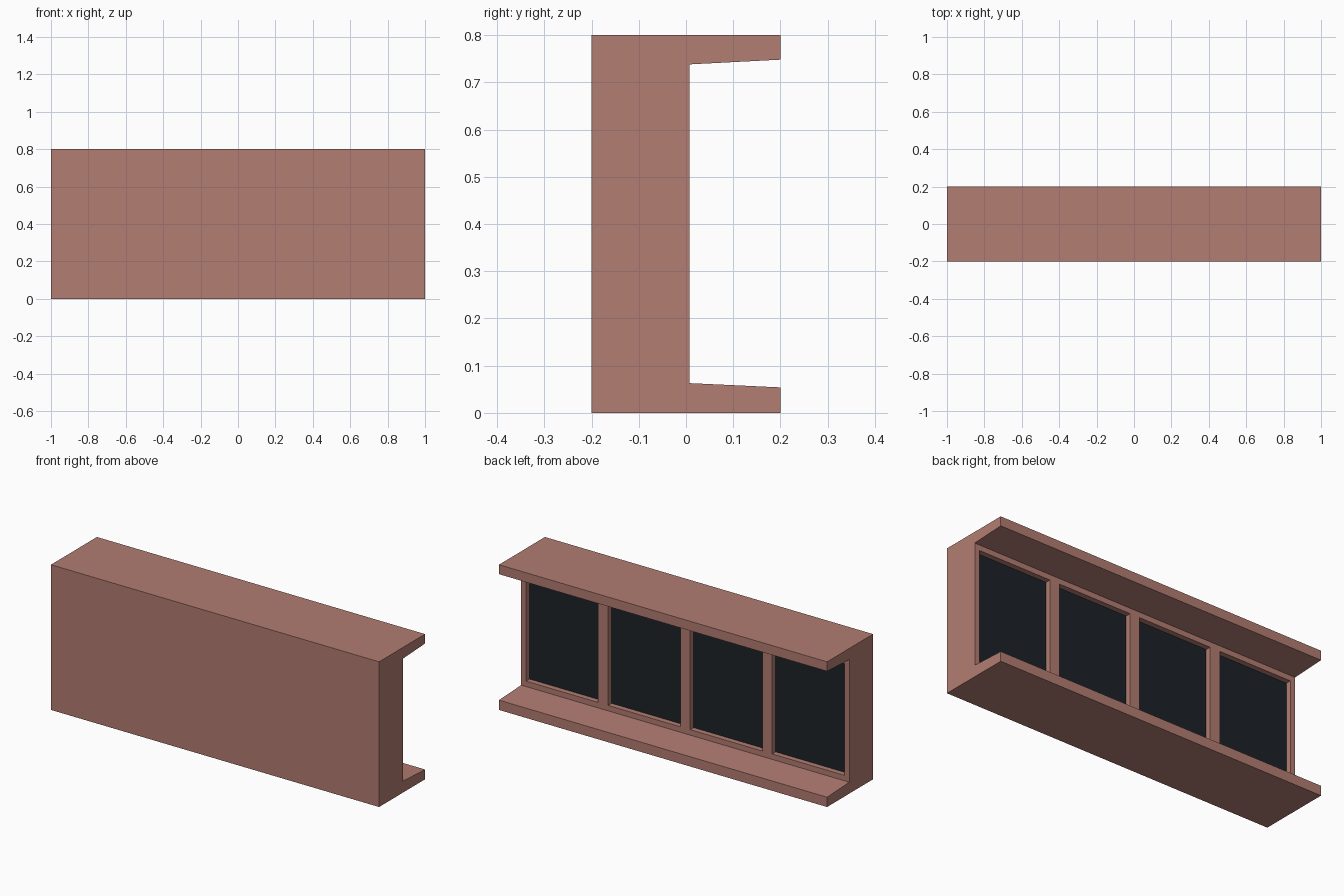
import bpy, bmesh

if "Cube" in bpy.data.objects:
    bpy.data.objects.remove(bpy.data.objects["Cube"])

BAYS = 4          # windows along the length
FRAME = 0.03      # frame width around each window
DEPTH = 0.03      # recess depth of each window


def material(name, color):
    mat = bpy.data.materials.new(name)
    mat.diffuse_color = (*color, 1)
    mat.use_nodes = True
    mat.node_tree.nodes["Principled BSDF"].inputs["Base Color"].default_value = mat.diffuse_color
    return mat


# C-shaped side profile (y, z): solid wall with tapered ledges at the back
profile = [(-0.2, 0), (0.2, 0), (0.2, 0.054), (0.007, 0.063),
           (0.007, 0.738), (0.2, 0.748), (0.2, 0.8), (-0.2, 0.8)]
WINDOW_EDGE = 3   # profile edge that carries the windows

# Sweep the profile along x, one section per window bay
bm = bmesh.new()
rows = [[bm.verts.new((-1 + 2 * i / BAYS, y, z)) for y, z in profile]
        for i in range(BAYS + 1)]
bays = []
for a, b in zip(rows, rows[1:]):
    for k in range(len(profile)):
        n = (k + 1) % len(profile)
        face = bm.faces.new((a[k], a[n], b[n], b[k]))
        if k == WINDOW_EDGE:
            bays.append(face)
bm.faces.new(rows[0])
bm.faces.new(rows[-1])
bmesh.ops.recalc_face_normals(bm, faces=bm.faces)

# Frame each bay and push its dark pane inwards
bmesh.ops.inset_individual(bm, faces=bays, thickness=FRAME, use_even_offset=True)
for pane in bmesh.ops.extrude_discrete_faces(bm, faces=bays)["faces"]:
    inner = pane
    old = [v.co.copy() for v in inner.verts]
    bmesh.ops.translate(bm, verts=inner.verts, vec=(0, -DEPTH, 0))
    inner.material_index = 1
bmesh.ops.recalc_face_normals(bm, faces=bm.faces)

mesh = bpy.data.meshes.new("window_wall")
bm.to_mesh(mesh)
bm.free()
mesh.materials.append(material("brick_red", (0.445, 0.205, 0.168)))
mesh.materials.append(material("dark_glass", (0.012, 0.016, 0.021)))
wall = bpy.data.objects.new("window_wall", mesh)
bpy.context.collection.objects.link(wall)
